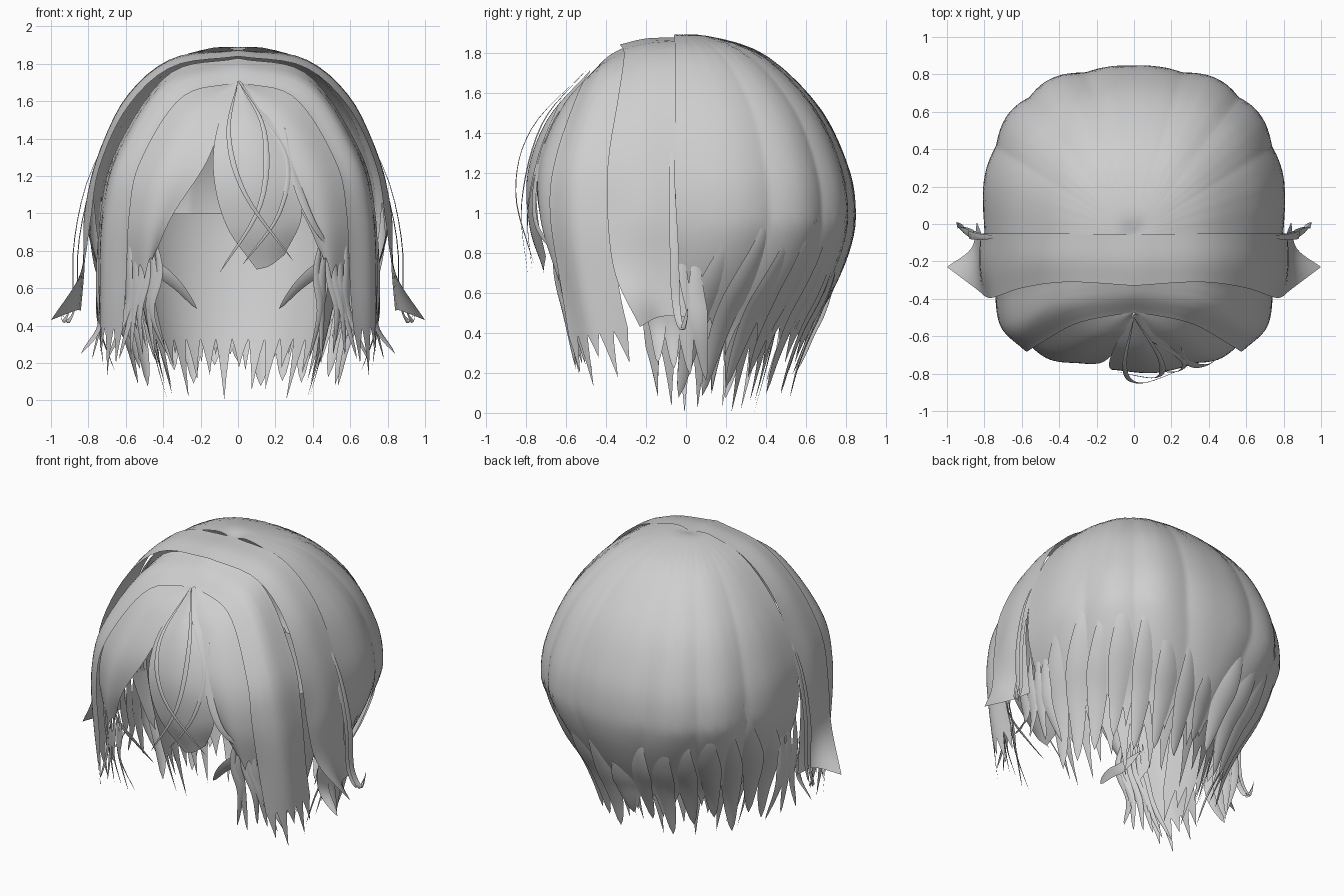
import bpy, bmesh, math, random
from mathutils import Vector

random.seed(4)
if "Cube" in bpy.data.objects:
    bpy.data.objects.remove(bpy.data.objects["Cube"])

# One plain grey for the whole hairstyle
grey = bpy.data.materials.new("hair grey")
grey.use_nodes = True
grey.diffuse_color = (0.62, 0.62, 0.62, 1)
bsdf = grey.node_tree.nodes["Principled BSDF"]
bsdf.inputs["Base Color"].default_value = grey.diffuse_color
bsdf.inputs["Roughness"].default_value = 0.7


def spline(pts, t):
    """Smooth curve through pts, t from 0 to 1."""
    p = [Vector(q) for q in pts]
    p = [2 * p[0] - p[1]] + p + [2 * p[-1] - p[-2]]
    k = t * (len(p) - 3)
    i = min(int(k), len(p) - 4)
    k -= i
    a, b, c, d = p[i:i + 4]
    return 0.5 * (2 * b + (c - a) * k + (2 * a - 5 * b + 4 * c - d) * k**2
                  + (3 * b - a - 3 * c + d) * k**3)


def grid(bm, f, nu, nv):
    """Add the surface f(u, v) as quads."""
    rows = [[bm.verts.new(f(i / nu, j / nv)) for j in range(nv + 1)] for i in range(nu + 1)]
    for a, b in zip(rows, rows[1:]):
        for j in range(nv):
            bm.faces.new((a[j], a[j + 1], b[j + 1], b[j]))


def finish(bm, name):
    bmesh.ops.remove_doubles(bm, verts=bm.verts, dist=0.0003)
    bmesh.ops.recalc_face_normals(bm, faces=bm.faces)
    me = bpy.data.meshes.new(name)
    bm.to_mesh(me)
    bm.free()
    me.materials.append(grey)
    ob = bpy.data.objects.new(name, me)
    bpy.context.collection.objects.link(ob)
    bpy.ops.object.select_all(action='DESELECT')
    ob.select_set(True)
    bpy.context.view_layer.objects.active = ob
    bpy.ops.object.shade_smooth_by_angle(angle=math.radians(50))


def tooth(x):
    """Pointed hem teeth of uneven length."""
    size = 0.72 + 0.28 * math.sin(math.floor(x) * 2.4)
    return size * (1 - abs(2 * (x % 1) - 1)) ** 1.2


def mirror(pts, s):
    return [(s * x, y, z) for x, y, z in pts]


def panel(bm, curves, s=1, teeth=0, depth=0.0):
    """Loft a sheet across guide curves, with an optional toothed hem."""
    curves = [mirror(c, s) for c in curves]

    def f(u, v):
        if teeth:
            u *= 1 - depth * (1 - tooth(v * teeth))
        return spline([spline(c, u) for c in curves], v)
    grid(bm, f, 28, max(12, teeth * 6))


def lock(bm, pts, width, bulge=0.0, tilt=0.0):
    """A tapering strand that faces away from the head; tilt lifts one edge."""
    def f(u, v):
        p = spline(pts, u)
        tan = spline(pts, min(1, u + 0.02)) - spline(pts, max(0, u - 0.02))
        out = p - Vector((0, 0, 0.9))
        out = (out - out.project(tan)).normalized()
        side = tan.cross(out).normalized()
        w = width * min(1, 0.03 + u * 2) * (1 - u) ** 0.6
        c = 2 * v - 1
        return p + side * w * c + out * (bulge * (1 - c * c) + tilt * c) * (w / width)
    grid(bm, f, 18, 6)


# Back shell: pleated dome, squared above and rounder toward its toothed hem
PROFILE = [(0, 1.87), (0.17, 1.885), (0.5, 1.79), (0.8, 1.53), (0.96, 1.23),
           (1, 1.0), (0.97, 0.82), (0.88, 0.62), (0.75, 0.4), (0.66, 0.15)]


def dome(theta, r, z):
    power = 0.75 + 0.25 * min(1, max(0, (0.95 - z) / 0.5))
    c, s = (math.copysign(abs(a) ** power, a) for a in (math.cos(theta), math.sin(theta)))
    return Vector((0.81 * r * c, -0.06 + 0.9 * r * s, z))


def shell(u, v):
    theta = math.pi * v
    u *= 1 - 0.09 * (1 - tooth(v * 24)) - 0.06 * abs(math.cos(theta))
    r, z, _ = spline([(a, b, 0) for a, b in PROFILE], u)
    pleat = 0.024 * (abs(math.sin(theta * 7)) - 0.6) * min(1, u * 2)
    lean = 0.12 * math.cos(theta) * math.sin(theta) * max(0, u - 0.7) / 0.3
    return dome(theta - lean, r * (1 + pleat), z)


bm = bmesh.new()
grid(bm, shell, 32, 144)
finish(bm, "back_shell")


# Shingled locks that sweep forward over the back hem
def radius_at(z):
    low = PROFILE[5:]
    for (r0, z0), (r1, z1) in zip(low, low[1:]):
        if z >= z1:
            return r0 + (r1 - r0) * min(1, (z0 - z) / (z0 - z1))
    return low[-1][0]


bm = bmesh.new()
for i in range(15):
    theta = math.radians(16 + i * 148 / 14)
    side = math.cos(theta)
    top = 0.74 + 0.36 * abs(side) ** 0.7 + random.uniform(-0.06, 0.06)
    tip = random.uniform(0.06, 0.22)
    path = []
    for k in range(6):
        s = k / 5
        z = top + (tip - top) * s
        r = radius_at(z) + 0.03 * math.sin(math.pi * s) - 0.03 * (1 - s)
        path.append(dome(theta - 0.25 * side * s ** 1.3, r, z))
    lock(bm, path, 0.11, 0.02, 0.026 if side > 0 else -0.026)
finish(bm, "back_hem_locks")


# Inner nape layer with long pointed teeth
def nape(u, v):
    theta = math.radians(-28 + 236 * v)
    u *= 1 - 0.33 * (1 - tooth(v * 22))
    w = 0.58 - 0.2 * u ** 1.5
    return Vector((w * math.cos(theta + 0.1 * u), (w - 0.04) * math.sin(theta), 1 - u))


bm = bmesh.new()
grid(bm, nape, 16, 132)
finish(bm, "nape_layer")

# Crown band: arch over the head that flares to a point at the bottom
bm = bmesh.new()
for s in (1, -1):
    panel(bm, [
        [(0, -.05, 1.875), (.35, -.05, 1.83), (.6, -.05, 1.62), (.75, -.05, 1.3),
         (.815, -.05, 1), (.82, -.04, .72), (.84, .01, .48)],
        [(0, -.2, 1.87), (.36, -.19, 1.815), (.6, -.2, 1.61), (.75, -.22, 1.3),
         (.82, -.22, 1), (.83, -.2, .72), (.87, -.13, .48)],
        [(0, -.33, 1.84), (.35, -.31, 1.785), (.59, -.34, 1.57), (.74, -.39, 1.25),
         (.79, -.39, .95), (.84, -.35, .68), (1, -.23, .43)]], s)
finish(bm, "crown_band")

# Front side panels, parted in the middle, tucked under the band
bm = bmesh.new()
for s in (1, -1):
    panel(bm, [
        [(0, -.3, 1.83), (.37, -.28, 1.745), (.65, -.34, 1.34), (.735, -.37, 1),
         (.745, -.33, .6), (.73, -.23, .2)],
        [(0, -.39, 1.78), (.37, -.43, 1.69), (.62, -.54, 1.32), (.7, -.56, 1),
         (.72, -.51, .6), (.73, -.4, .13)],
        [(0, -.47, 1.7), (.3, -.53, 1.62), (.52, -.65, 1.28), (.58, -.68, 1),
         (.6, -.62, .6), (.64, -.54, .1)]], s, 5, 0.11)
finish(bm, "front_side_panels")

# Fringe: mirrored side sweeps and one central lobe
bm = bmesh.new()
for s in (1, -1):
    panel(bm, [
        [(0, -.42, 1.72), (.36, -.46, 1.63), (.57, -.57, 1.26), (.63, -.58, .95), (.56, -.56, .6)],
        [(0, -.46, 1.71), (.24, -.6, 1.54), (.4, -.71, 1.24), (.48, -.71, .95), (.5, -.63, .64)],
        [(0, -.47, 1.7), (.07, -.62, 1.53), (.17, -.74, 1.27), (.35, -.73, .99), (.46, -.65, .74)]],
        s, 3, 0.08)
panel(bm, [
    [(0, -.48, 1.7), (-.11, -.67, 1.46), (-.13, -.77, 1.2), (-.06, -.77, .93), (.1, -.71, .7)],
    [(.01, -.48, 1.71), (.06, -.69, 1.47), (.1, -.79, 1.2), (.13, -.78, .93), (.17, -.71, .72)],
    [(.02, -.48, 1.7), (.2, -.66, 1.46), (.31, -.74, 1.2), (.34, -.74, .98), (.25, -.7, .78)]])
finish(bm, "fringe")

# Loose strands that cross in front of the fringe
bm = bmesh.new()
for pts, w in (
        ([(0, -.5, 1.71), (-.05, -.77, 1.42), (.04, -.85, 1.1), (.3, -.76, .74)], .022),
        ([(0, -.5, 1.71), (.14, -.72, 1.44), (.12, -.82, 1.05), (-.1, -.79, .68)], .024),
        ([(.08, -.62, 1.58), (.26, -.73, 1.3), (.22, -.79, 1), (.02, -.77, .72)], .02),
        ([(.25, -.66, 1.46), (.3, -.745, 1.2), (.4, -.75, .95), (.52, -.64, .78)], .035)):
    lock(bm, pts, w, 0.005)
finish(bm, "fringe_strands")

# Curled sideburn wisps beside the cheeks
bm = bmesh.new()
for s in (1, -1):
    for i in range(6):
        a = i / 5
        j = random.uniform(-.03, .03)
        lock(bm, mirror([(.46 + .12 * a, -.66 + .05 * a, .92), (.42 + .16 * a, -.65 + .06 * a, .7),
                         (.44 + .16 * a + j, -.6 + .06 * a, .48), (.38 + .32 * a, -.55 + .08 * a, .22 + j)],
                        s), .04, .012)
    # broader wisp pointing inward to the cheek
    lock(bm, mirror([(.56, -.6, .86), (.44, -.63, .72), (.32, -.62, .61), (.22, -.58, .49)], s), .06, .01)
finish(bm, "sideburn_wisps")

# Long strands along the outer sides, curling out at the tip
bm = bmesh.new()
for s in (1, -1):
    for d in (0, .025):
        lock(bm, mirror([(.6, -.06, 1.58), (.77 + d, -.07, 1.2), (.85 + d, -.06, .85),
                         (.86 + d, -.05, .55), (.91 + d, -.02, .42), (.95, .01, .5 + d)], s), .035, .005)
    # lower tufts between the band and the back hem
    for i in range(4):
        lock(bm, mirror([(.75, -.16 + .07 * i, .85), (.75, -.16 + .07 * i, .6),
                         (.74, -.14 + .07 * i, .4),
                         (.84 - .06 * i, -.14 + .08 * i, .25 - .03 * i)], s), .075, .015)
finish(bm, "side_strands")
